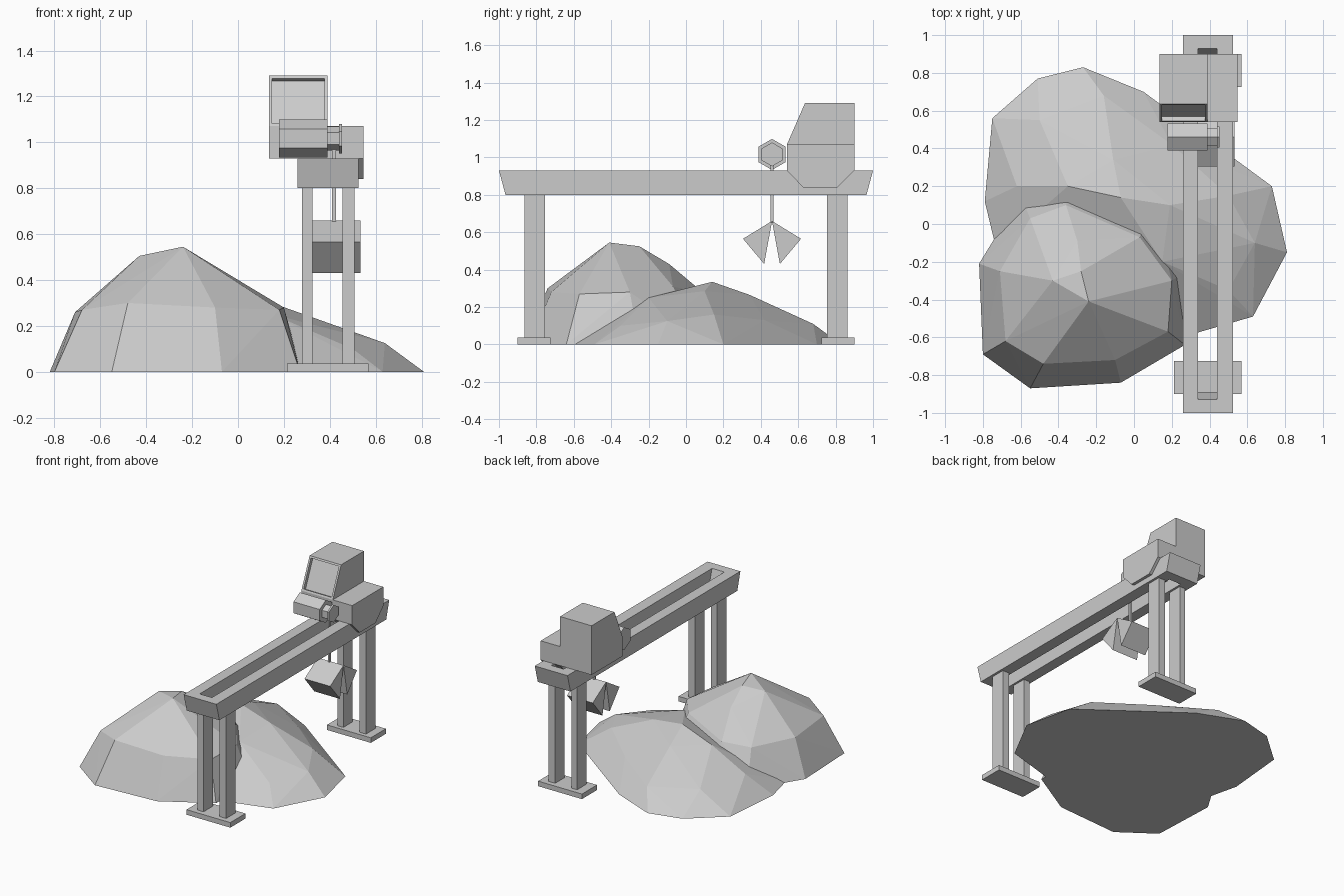
import bpy
import bmesh
from math import cos, sin, pi
from mathutils import Vector

default_cube = bpy.data.objects.get("Cube")
if default_cube:
    bpy.data.objects.remove(default_cube, do_unlink=True)

# One plain material for the whole model
grey = bpy.data.materials.new("plain grey")
grey.use_nodes = True
grey_value = (0.6, 0.6, 0.6, 1)
grey.diffuse_color = grey_value
grey.node_tree.nodes["Principled BSDF"].inputs["Base Color"].default_value = grey_value


def finish(name, bm):
    """Turn a bmesh into a named, flat shaded object."""
    bmesh.ops.recalc_face_normals(bm, faces=bm.faces[:])
    mesh = bpy.data.meshes.new(name)
    bm.to_mesh(mesh)
    bm.free()
    mesh.materials.append(grey)
    obj = bpy.data.objects.new(name, mesh)
    bpy.context.scene.collection.objects.link(obj)
    return obj


def extrude_x(name, profile, x_min, x_max):
    """Extrude a closed (y, z) profile along x."""
    bm = bmesh.new()
    face = bm.faces.new([bm.verts.new((x_min, y, z)) for y, z in profile])
    result = bmesh.ops.extrude_face_region(bm, geom=[face])
    moved = [item for item in result["geom"] if isinstance(item, bmesh.types.BMVert)]
    bmesh.ops.translate(bm, verts=moved, vec=(x_max - x_min, 0, 0))
    return finish(name, bm)


def box(name, x_min, x_max, y_min, y_max, z_min, z_max):
    profile = [(y_min, z_min), (y_max, z_min), (y_max, z_max), (y_min, z_max)]
    return extrude_x(name, profile, x_min, x_max)


def hex_drum(name, radius, x_min, x_max):
    """Six sided drum with a corner pointing up, on the winch axis."""
    corners = [(drum_y + radius * sin(i * pi / 3), drum_z + radius * cos(i * pi / 3))
               for i in range(6)]
    return extrude_x(name, corners, x_min, x_max)


def heap(name, base, upper):
    """Faceted heap: a convex skin over a ground outline and upper points."""
    bm = bmesh.new()
    for x, y in base:
        bm.verts.new((x, y, 0))
    for point in upper:
        bm.verts.new(point)
    result = bmesh.ops.convex_hull(bm, input=bm.verts[:])
    loose = [v for v in set(result["geom_interior"] + result["geom_unused"])
             if isinstance(v, bmesh.types.BMVert)]
    bmesh.ops.delete(bm, geom=loose, context="VERTS")
    bmesh.ops.dissolve_limit(bm, angle_limit=0.02, verts=bm.verts[:], edges=bm.edges[:])
    return finish(name, bm)


# Overhead beam: a long frame with sloping ends and an open slot
def slanted_ring(bm, x_min, x_max, half_length, z):
    return [bm.verts.new((x, y, z)) for x, y in
            ((x_min, -half_length), (x_max, -half_length),
             (x_max, half_length), (x_min, half_length))]


beam_top, beam_base = 0.93, 0.8
bm = bmesh.new()
rings = [slanted_ring(bm, 0.26, 0.525, 1, beam_top),
         slanted_ring(bm, 0.26, 0.525, 0.965, beam_base),
         slanted_ring(bm, 0.34, 0.44, 0.89, beam_base),
         slanted_ring(bm, 0.34, 0.44, 0.93, beam_top)]
for ring, following in zip(rings, rings[1:] + rings[:1]):
    for i in range(4):
        j = (i + 1) % 4
        bm.faces.new((ring[i], ring[j], following[j], following[i]))
finish("overhead_beam", bm)

# Legs and foot pads, mirrored front to back
for end, side in (("front", -1), ("back", 1)):
    near, far = sorted((side * 0.755, side * 0.863))
    box(end + "_right_leg", 0.278, 0.325, near, far, 0.03, beam_base)
    box(end + "_left_leg", 0.456, 0.508, near, far, 0.03, beam_base)
    near, far = sorted((side * 0.725, side * 0.9))
    box(end + "_foot_pad", 0.213, 0.568, near, far, 0, 0.037)

# Operator cab with a recessed window in its sloping front
cab_front, cab_back, sill, roof = 0.54, 0.9, 1.07, 1.29
cab = extrude_x("operator_cab", [(cab_front, beam_top), (cab_back, beam_top),
                                 (cab_back, roof), (0.636, roof), (cab_front, sill)],
                0.135, 0.39)
bm = bmesh.new()
bm.from_mesh(cab.data)
bm.normal_update()
window = max(bm.faces, key=lambda f: f.normal.dot(Vector((0, -0.9, 0.4))))
bmesh.ops.inset_region(bm, faces=[window], thickness=0.02)
inward = window.normal * -0.025
rim = [edge for edge in window.edges]
result = bmesh.ops.extrude_face_region(bm, geom=[window])
moved = [item for item in result["geom"] if isinstance(item, bmesh.types.BMVert)]
bmesh.ops.translate(bm, verts=moved, vec=inward)
if window.is_valid:
    bmesh.ops.delete(bm, geom=[window], context="FACES_ONLY")
bm.to_mesh(cab.data)
bm.free()

# Machinery housing beside the cab, hanging over the beam
extrude_x("machinery_housing", [(cab_front, sill), (cab_front, beam_top), (0.626, 0.84),
                                (0.81, 0.84), (cab_back, beam_top), (cab_back, sill)],
          0.39, 0.547)

# Winch: drum, spool and flange
drum_y, drum_z = 0.46, 1.016
hex_drum("winch_drum", 0.083, 0.178, 0.39)
hex_drum("cable_spool", 0.052, 0.39, 0.44)
hex_drum("spool_flange", 0.064, 0.44, 0.453)

# Cable and clamshell grab
box("hoist_cable", 0.41, 0.426, drum_y - 0.007, drum_y + 0.007, 0.65, drum_z)
for name, side in (("front_grab_shell", -1), ("back_grab_shell", 1)):
    offsets = ((0, 0.66), (0.155, 0.565), (0.042, 0.43))
    extrude_x(name, [(drum_y + side * dy, z) for dy, z in offsets], 0.325, 0.533)

# Tall heap at the front
heap("tall_heap",
     [(-0.82, -0.21), (-0.8, -0.69), (-0.55, -0.87), (-0.07, -0.84), (0.27, -0.64),
      (0.28, -0.25), (0.1, 0.1), (-0.3, 0.25), (-0.6, 0.15)],
     [(-0.24, -0.41, 0.545), (-0.28, -0.25, 0.525), (-0.43, -0.3, 0.505),
      (-0.71, -0.25, 0.26), (-0.68, -0.62, 0.27), (-0.48, -0.74, 0.3),
      (-0.1, -0.72, 0.28), (0.18, -0.57, 0.27), (0.2, -0.3, 0.28),
      (-0.3, -0.09, 0.43), (0.03, -0.07, 0.31), (-0.36, 0.1, 0.27),
      (-0.55, 0.03, 0.25)])

# Wide heap behind it
heap("wide_heap",
     [(-0.79, 0.12), (-0.75, 0.56), (-0.51, 0.77), (-0.27, 0.83), (0.05, 0.7),
      (0.19, 0.57), (0.53, 0.32), (0.73, 0.2), (0.81, -0.15), (0.63, -0.49),
      (0.25, -0.6), (-0.3, -0.5), (-0.73, -0.13)],
     [(-0.07, 0.14, 0.335), (-0.11, 0.34, 0.265), (0.19, 0.1, 0.285),
      (0.15, -0.2, 0.25), (-0.35, 0.2, 0.28), (-0.16, 0.68, 0.11),
      (-0.5, 0.55, 0.13), (0.64, -0.1, 0.125), (0.5, -0.35, 0.1),
      (-0.62, 0.2, 0.14), (0.2, 0.42, 0.13), (0.5, 0.15, 0.16)])
